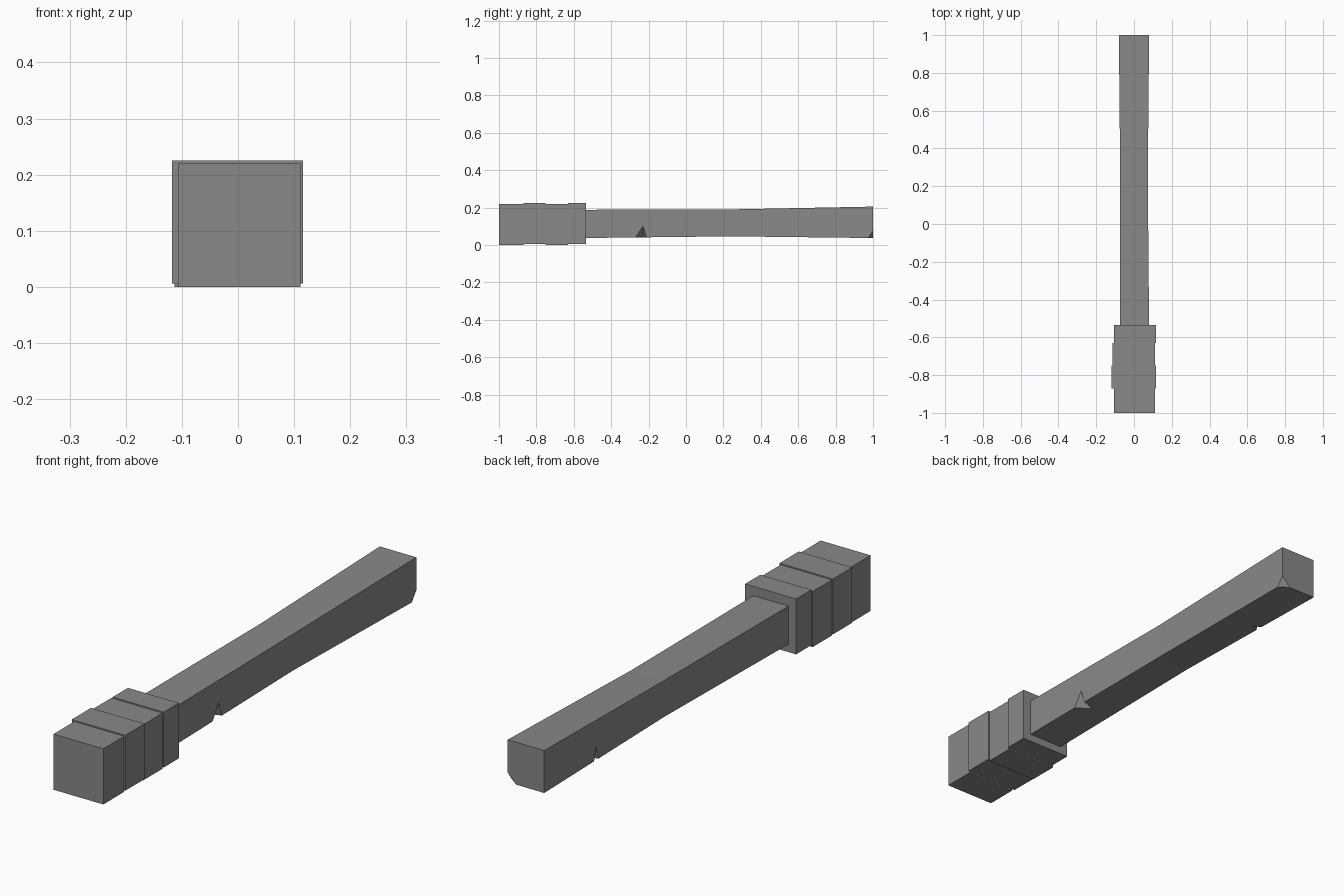
import bpy, bmesh

cube = bpy.data.objects.get("Cube")
if cube:
    bpy.data.objects.remove(cube, do_unlink=True)

stone = bpy.data.materials.new("stone_grey")
stone.use_nodes = True
stone.diffuse_color = (0.25, 0.25, 0.25, 1)
stone.node_tree.nodes["Principled BSDF"].inputs["Base Color"].default_value = (0.25, 0.25, 0.25, 1)


def make_object(name, bm):
    bmesh.ops.recalc_face_normals(bm, faces=bm.faces)
    mesh = bpy.data.meshes.new(name)
    bm.to_mesh(mesh)
    bm.free()
    mesh.materials.append(stone)
    obj = bpy.data.objects.new(name, mesh)
    bpy.context.collection.objects.link(obj)
    return obj


def loft(name, rings):
    """Square beam through rings of (y, x0, x1, z0, z1)."""
    bm = bmesh.new()
    loops = [[bm.verts.new(p) for p in ((x0, y, z0), (x1, y, z0), (x1, y, z1), (x0, y, z1))]
             for y, x0, x1, z0, z1 in rings]
    for a, b in zip(loops, loops[1:]):
        for i in range(4):
            j = (i + 1) % 4
            bm.faces.new((a[i], a[j], b[j], b[i]))
    bm.faces.new(loops[0])
    bm.faces.new(loops[-1])
    return make_object(name, bm)


def chip(target, name, corner, side, y0, y1, height, depth):
    """Cut a wedge-shaped chip out of a lower edge; side is +1 or -1 in x."""
    x, y, z = corner
    out = 0.02
    # Wedge scaled about its inner ridge so that it clears the surface
    top = (x, y, z + height)
    inner = (x - side * depth, y, z)
    dx, dz = side * out, out * height / depth
    ridge = [(top[0] + dx, y, top[2] + dz), (inner[0] - dx, y, inner[2] - dz)]
    grow = 1 + 2 * out / depth
    base = [(x + dx, y + s * grow, z - dz) for s in (y0, y1)]
    bm = bmesh.new()
    v = [bm.verts.new(p) for p in ridge + base]
    for f in ((0, 1, 2), (0, 1, 3), (0, 2, 3), (1, 2, 3)):
        bm.faces.new([v[i] for i in f])
    cutter = make_object(name, bm)
    cutter.hide_render = True
    cutter.hide_viewport = True
    cutter.display_type = 'WIRE'
    mod = target.modifiers.new(name, 'BOOLEAN')
    mod.operation = 'DIFFERENCE'
    mod.solver = 'EXACT'
    mod.object = cutter


# Slightly waisted shaft
shaft = loft("shaft", [(-0.55, -0.074, 0.08, 0.037, 0.188),
                       (0.24, -0.073, 0.073, 0.046, 0.19),
                       (1.0, -0.08, 0.08, 0.037, 0.205)])

# Chips along the lower edges and at the end corner
chip(shaft, "left_chip_cutter", (0.078, -0.23, 0.04), 1, -0.04, 0.02, 0.06, 0.06)
chip(shaft, "right_chip_cutter", (-0.077, 0.67, 0.04), -1, -0.015, 0.015, 0.055, 0.03)
chip(shaft, "end_chip_cutter", (0.08, 1.0, 0.037), 1, -0.028, 0.028, 0.038, 0.038)

# Apply the cuts and remove the helpers
bpy.context.view_layer.update()
graph = bpy.context.evaluated_depsgraph_get()
carved = bpy.data.meshes.new_from_object(shaft.evaluated_get(graph))
cutters = [m.object for m in shaft.modifiers]
shaft.modifiers.clear()
shaft.data = carved
for c in cutters:
    bpy.data.objects.remove(c, do_unlink=True)

# Head: four blocks, alternately shifted
blocks = [("end_block", -1.0, -0.87, -0.107, 0.111, 0.0, 0.22),
          ("outer_band", -0.87, -0.75, -0.118, 0.116, 0.006, 0.225),
          ("middle_band", -0.75, -0.63, -0.113, 0.111, 0.0, 0.22),
          ("collar_block", -0.63, -0.535, -0.107, 0.116, 0.006, 0.225)]
for name, y0, y1, *size in blocks:
    loft(name, [(y0, *size), (y1, *size)])
